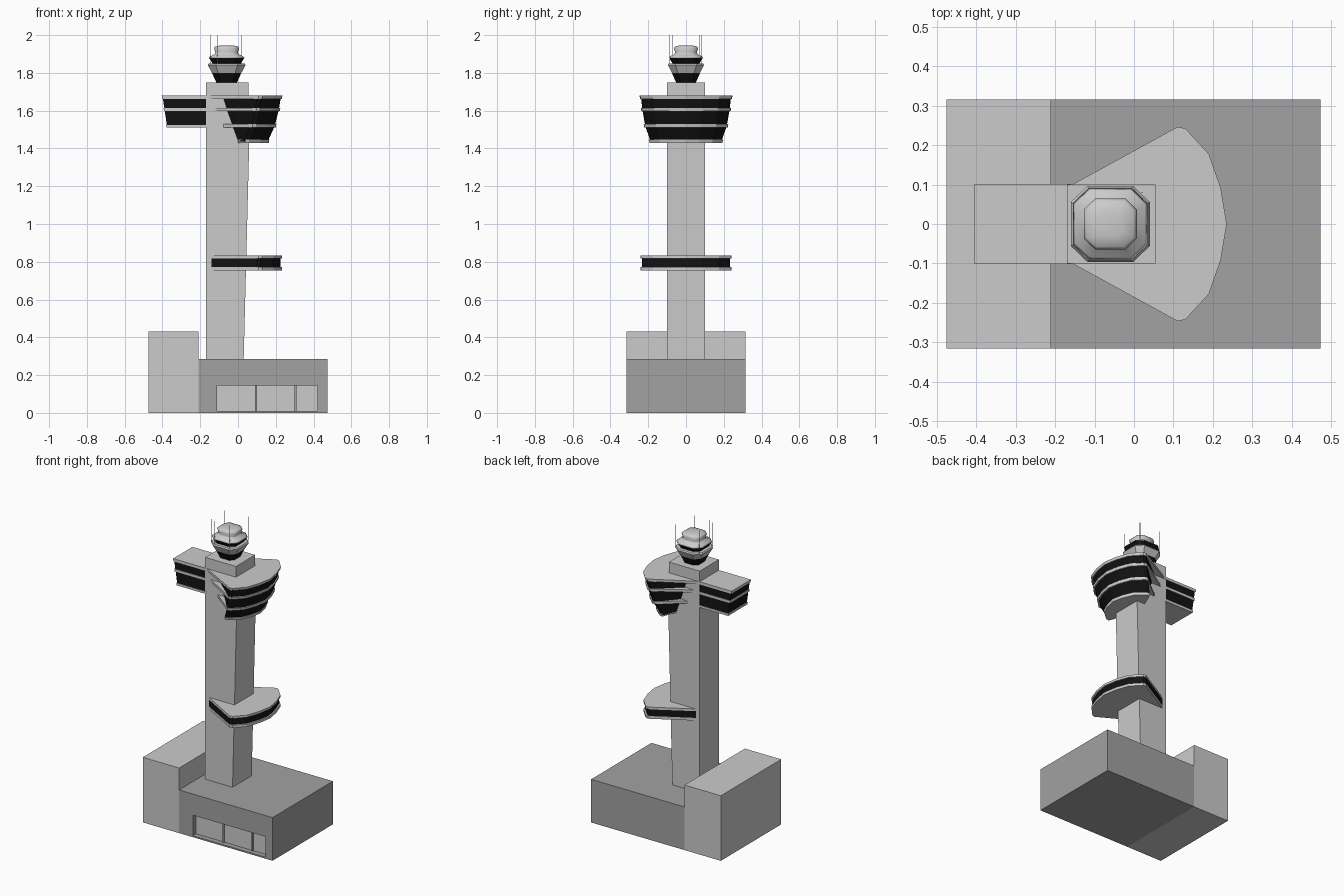
import bpy, bmesh

if "Cube" in bpy.data.objects:
    bpy.data.objects.remove(bpy.data.objects["Cube"])


def material(name, v):
    m = bpy.data.materials.new(name)
    m.diffuse_color = (v, v, v, 1)
    m.use_nodes = True
    m.node_tree.nodes["Principled BSDF"].inputs["Base Color"].default_value = m.diffuse_color
    return m


DARK = material("dark_cladding", 0.36)
GLASS = material("black_glass", 0.006)


def loft(name, rings, mat=None, smooth=False):
    """Skin a stack of equal-length point rings and cap both ends."""
    bm = bmesh.new()
    vs = [[bm.verts.new(p) for p in r] for r in rings]
    n = len(vs[0])
    for a, b in zip(vs, vs[1:]):
        for i in range(n):
            j = (i + 1) % n
            bm.faces.new((a[i], a[j], b[j], b[i]))
    bm.faces.new(vs[0][::-1])
    bm.faces.new(vs[-1])
    bmesh.ops.recalc_face_normals(bm, faces=bm.faces)
    for f in bm.faces:
        f.smooth = smooth
    me = bpy.data.meshes.new(name)
    bm.to_mesh(me)
    bm.free()
    ob = bpy.data.objects.new(name, me)
    bpy.context.collection.objects.link(ob)
    if mat:
        me.materials.append(mat)
    return ob


def rect(x0, x1, h, z, y=0):
    return [(x0, y - h, z), (x1, y - h, z), (x1, y + h, z), (x0, y + h, z)]


def box(name, x0, x1, y0, y1, z0, z1, mat=None):
    y, h = (y0 + y1) / 2, (y1 - y0) / 2
    return loft(name, [rect(x0, x1, h, z0, y), rect(x0, x1, h, z1, y)], mat)


def fan(start, half, front, z, grow=0.0):
    """Fan-shaped floor plan spreading from the shaft to a faceted bow."""
    half, front = half + grow, front + grow
    c = front - 0.125
    side = [(start, 0.098), (c, half), (c + 0.02, half * 0.985),
            (c + 0.08, half * 0.72), (c + 0.11, half * 0.37)]
    pts = [(x, -y) for x, y in side] + [(front, 0)] + side[::-1]
    return [(x, y, z) for x, y in pts]


def octagon(half, z, cx=-0.06):
    c = half * 0.58
    pts = [(half, -c), (half, c), (c, half), (-c, half),
           (-half, c), (-half, -c), (-c, -half), (c, -half)]
    return [(cx + x, y * 0.96, z) for x, y in pts]


# Base buildings, with a recessed entrance in the front
box("rear_block", -0.475, -0.21, -0.315, 0.315, 0, 0.43)
base = box("base_hall", -0.21, 0.473, -0.315, 0.315, 0, 0.285, DARK)
cutter = box("entrance_cutter", -0.11, 0.42, -0.4, -0.275, 0.01, 0.145, DARK)
cutter.hide_render = True
cutter.hide_set(True)
mod = base.modifiers.new("entrance", "BOOLEAN")
mod.object = cutter
mod.solver = 'EXACT'
box("entrance_doors", -0.11, 0.42, -0.282, -0.27, 0.01, 0.145)
for x in (0.095, 0.305):
    box("entrance_post", x - 0.005, x + 0.005, -0.29, -0.28, 0.01, 0.145, DARK)

# Shaft leaning outward at the front, and its cap
loft("shaft", [rect(-0.17, 0.03, 0.1, 0.285), rect(-0.17, 0.06, 0.1, 1.45),
               rect(-0.17, 0.057, 0.1, 1.66)])
box("shaft_cap", -0.17, 0.055, -0.1, 0.1, 1.66, 1.75)

# Mid-height viewing gallery: two slabs around a glass band
for name, z0, z1, g, m in (("gallery_floor", 0.755, 0.773, 0, None),
                           ("gallery_glass", 0.773, 0.817, -0.008, GLASS),
                           ("gallery_roof", 0.817, 0.832, 0, None)):
    loft(name, [fan(-0.145, 0.242, 0.233, z, g) for z in (z0, z1)], m)

# Upper fan room: bowed glass with protruding floor slabs
levels = [(1.438, 0.0, 0.190, 0.160), (1.52, -0.03, 0.218, 0.197),
          (1.605, -0.06, 0.233, 0.218), (1.67, -0.08, 0.240, 0.229)]
loft("upper_glass", [fan(s, h, f, z, -0.002) for z, s, h, f in levels], GLASS)
slab_starts = (0.0, -0.08, -0.13, -0.16)
for (z, s, h, f), s2 in zip(levels, slab_starts):
    loft("upper_slab", [fan(s2, h, f, z - 0.008, 0.003),
                        fan(s2, h, f, z + 0.009, 0.006)])


# Rear wing with a sloping end wall and matching bands
def wing(name, z0, z1, out, mat=None):
    end = lambda z: -0.40 + (1.68 - z) * 0.15 - out
    loft(name, [rect(end(z), -0.16, 0.097 + out, z) for z in (z0, z1)], mat)


wing("wing_glass", 1.52, 1.67, 0, GLASS)
for z0, z1 in ((1.51, 1.525), (1.598, 1.614), (1.662, 1.68)):
    wing("wing_slab", z0, z1, 0.004)

# Control cab: stacked flared octagons with a domed roof
loft("cab_lower_glass", [octagon(0.055, 1.75), octagon(0.08, 1.805)], GLASS)
loft("cab_skirt", [octagon(0.078, 1.80), octagon(0.1, 1.842),
                   octagon(0.095, 1.85), octagon(0.07, 1.85)])
loft("cab_upper_glass", [octagon(0.073, 1.848), octagon(0.094, 1.88)], GLASS)
loft("cab_roof", [octagon(h, z) for h, z in (
    (0.094, 1.88), (0.088, 1.888), (0.064, 1.898), (0.06, 1.91),
    (0.067, 1.932), (0.06, 1.94), (0.03, 1.946))], None, True)

# Thin antennas
for x, y in ((-0.145, -0.07), (-0.11, -0.085), (0.0, -0.085), (-0.145, 0.07), (0.02, 0.08)):
    w = 0.0012
    box("antenna", x - w, x + w, y - w, y + w, 1.845, 2.0)
